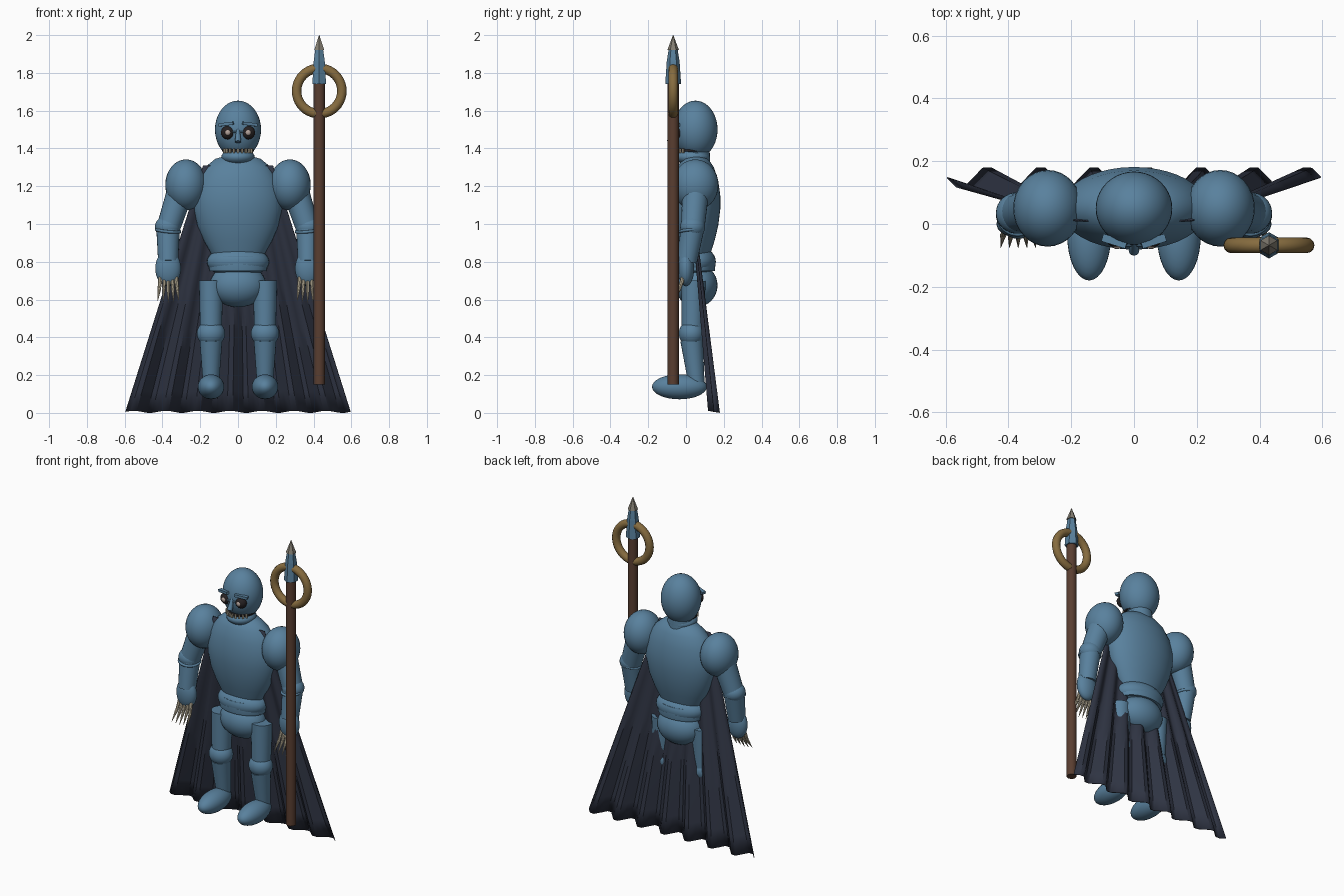
import bpy, bmesh, math
from mathutils import Vector, Matrix

cube = bpy.data.objects.get("Cube")
if cube:
    bpy.data.objects.remove(cube, do_unlink=True)


def material(name, rgb):
    m = bpy.data.materials.new(name)
    m.use_nodes = True
    m.diffuse_color = (*rgb, 1)
    m.node_tree.nodes["Principled BSDF"].inputs["Base Color"].default_value = (*rgb, 1)
    return m


BLUE = material("steel blue", (.10, .22, .34))
CAPE = material("dark cloth", (.028, .034, .055))
WOOD = material("brown wood", (.10, .048, .03))
BRASS = material("aged brass", (.24, .15, .05))
BONE = material("pale bone", (.50, .44, .32))
DARK = material("eye black", (.02, .016, .017))
PUPIL = material("eye glint", (.45, .36, .32))
STEEL = material("dull point metal", (.23, .21, .17))


def finish(name, bm, mat, smooth=True):
    bmesh.ops.recalc_face_normals(bm, faces=bm.faces)
    me = bpy.data.meshes.new(name)
    bm.to_mesh(me)
    bm.free()
    me.materials.append(mat)
    ob = bpy.data.objects.new(name, me)
    bpy.context.collection.objects.link(ob)
    if smooth:
        bpy.ops.object.select_all(action='DESELECT')
        ob.select_set(True)
        bpy.context.view_layer.objects.active = ob
        bpy.ops.object.shade_smooth_by_angle(angle=math.radians(40))
    return ob


def ball(name, centre, radii, mat=BLUE, seg=32):
    bm = bmesh.new()
    bmesh.ops.create_uvsphere(bm, u_segments=seg, v_segments=seg // 2, radius=1)
    bmesh.ops.transform(bm, matrix=Matrix.LocRotScale(Vector(centre), None, Vector(radii)), verts=bm.verts)
    return finish(name, bm, mat)


def tube(name, a, b, ra, rb, mat=BLUE, seg=24, smooth=True, depth=1):
    """Tapered limb from a to b; depth scales it front to back."""
    a, b = Vector(a), Vector(b)
    bm = bmesh.new()
    bmesh.ops.create_cone(bm, cap_ends=True, segments=seg, radius1=ra, radius2=rb, depth=(b - a).length)
    bmesh.ops.scale(bm, vec=(1, depth, 1), verts=bm.verts)
    turn = Vector((0, 0, 1)).rotation_difference(b - a)
    bmesh.ops.transform(bm, matrix=Matrix.LocRotScale((a + b) / 2, turn, None), verts=bm.verts)
    return finish(name, bm, mat, smooth)


def box(name, centre, size, angle_y=0, angle_z=0, mat=BLUE):
    bm = bmesh.new()
    bmesh.ops.create_cube(bm, size=1)
    turn = Matrix.Rotation(angle_z, 4, 'Z') @ Matrix.Rotation(angle_y, 4, 'Y')
    bmesh.ops.transform(bm, matrix=Matrix.Translation(centre) @ turn @ Matrix.Diagonal((*size, 1)), verts=bm.verts)
    return finish(name, bm, mat, False)


def ring(name, centre, major, minor, rotation, mat):
    bpy.ops.mesh.primitive_torus_add(location=centre, rotation=rotation, major_radius=major,
                                     minor_radius=minor, major_segments=40, minor_segments=12)
    ob = bpy.context.object
    ob.name = name
    ob.data.materials.append(mat)
    bpy.ops.object.shade_smooth_by_angle(angle=math.radians(40))


def lathe(name, profile, centre_y, depth):
    """Turned body part with an oval cross-section; profile is (radius, z)."""
    bm = bmesh.new()
    n = 40
    rows = [[bm.verts.new((r * math.cos(2 * math.pi * i / n), centre_y + depth * r * math.sin(2 * math.pi * i / n), z))
             for i in range(n)] for r, z in profile]
    for lo, hi in zip(rows, rows[1:]):
        for i in range(n):
            bm.faces.new((lo[i], lo[(i + 1) % n], hi[(i + 1) % n], hi[i]))
    bm.faces.new(rows[0])
    bm.faces.new(rows[-1])
    finish(name, bm, BLUE)


# Trunk
lathe("torso", [(.14, .84), (.18, .91), (.215, .99), (.235, 1.08), (.235, 1.15), (.215, 1.23),
                (.175, 1.3), (.12, 1.345), (.05, 1.365)], .05, .56)
ball("waist", (0, .05, .80), (.165, .108, .085))
lathe("belt", [(.15, .75), (.157, .79), (.15, .83)], .05, .68)
ball("pelvis", (0, .055, .675), (.15, .112, .115))
tube("neck", (0, .05, 1.3), (0, .05, 1.39), .08, .075)

# Head
ball("head", (0, .05, 1.5), (.122, .117, .153), seg=40)
ball("jaw", (0, .035, 1.355), (.088, .092, .046))
tube("nose", (0, -.085, 1.435), (0, -.055, 1.51), .017, .008, seg=12)
tube("nose_bridge", (-.03, -.066, 1.487), (.03, -.066, 1.487), .005, .005, seg=8)
for i in range(9):
    a = math.radians(-60 + 15 * i)
    box("tooth", (.082 * math.sin(a), .03 - .088 * math.cos(a), 1.388), (.009, .012, .024),
        angle_z=a, mat=BONE)
tube("mouth_gap", (0, .033, 1.384), (0, .033, 1.394), .084, .084, DARK)

for side, s in (("right", -1), ("left", 1)):
    # Face
    ball(side + "_eye", (s * .054, -.045, 1.484), (.036, .03, .036), DARK, 24)
    ball(side + "_pupil", (s * .054, -.07, 1.484), (.015, .01, .015), PUPIL, 16)
    box(side + "_brow", (s * .062, -.055, 1.529), (.08, .025, .016), s * .12, s * .3)

    # Arm
    ball(side + "_shoulder", (s * .275, .05, 1.207), (.11, .122, .135))
    tube(side + "_upper_arm", (s * .31, .05, 1.16), (s * .372, .035, .97), .07, .062)
    ball(side + "_elbow", (s * .372, .035, .985), (.068, .066, .06))
    ring(side + "_armband", (s * .37, .03, .965), .062, .008, (.1, s * -.1, 0), BLUE)
    tube(side + "_forearm", (s * .37, .033, .97), (s * .37, .005, .80), .062, .053)
    ball(side + "_hand", (s * .37, .0, .765), (.068, .043, .095))
    for i in range(5):
        x = .02 * (i - 2)
        knuckle = (s * (.369 + 1.2 * x), -.035, .655)
        tube(side + "_finger", (s * (.369 + x), -.012, .725), knuckle, .012, .009, BONE, 8)
        tube(side + "_claw", knuckle, (s * (.369 + 1.4 * x), -.075, .585 + .004 * abs(i - 2)), .010, .001, BONE, 8)

    # Leg
    tube(side + "_thigh", (s * .143, .035, .45), (s * .143, .04, .70), .058, .064)
    ball(side + "_knee", (s * .143, .03, .42), (.075, .068, .07))
    tube(side + "_shin", (s * .143, .055, .16), (s * .143, .03, .385), .043, .06)
    ball(side + "_foot", (s * .143, -.035, .138), (.07, .145, .066))

# Cape: a flared sheet whose folds deepen towards the hem
bm = bmesh.new()
cols, rows = 42, 12
grid = []
for j in range(rows + 1):
    f = j / rows
    line = []
    for i in range(cols + 1):
        t = i / cols
        fold = math.sin(14 * math.pi * t)
        x = (2 * t - 1) * (.185 + .41 * f)
        line.append(bm.verts.new((x, .01 + .138 * f - .034 * f * fold, 1.31 * (1 - f) + .006 * f * (1 + fold))))
    grid.append(line)
for up, down in zip(grid, grid[1:]):
    for i in range(cols):
        bm.faces.new((up[i], down[i], down[i + 1], up[i + 1]))
cape = finish("cape", bm, CAPE)
solid = cape.modifiers.new("thickness", 'SOLIDIFY')
solid.thickness = .004
solid.offset = 0

# Staff
SX, SY = .43, -.068
tube("staff_pole", (SX, SY, .15), (SX, SY, 1.76), .03, .03, WOOD, 12)
ring("staff_ring", (SX, SY, 1.704), .12, .025, (math.pi / 2, 0, 0), BRASS)
tube("spear_socket", (SX, SY, 1.74), (SX, SY, 1.86), .042, .034, BLUE, 6, False)
tube("spear_collar", (SX, SY, 1.86), (SX, SY, 1.935), .034, .022, BLUE, 6, False)
tube("spear_point", (SX, SY, 1.92), (SX, SY, 2.0), .031, .001, STEEL, 6, False)
